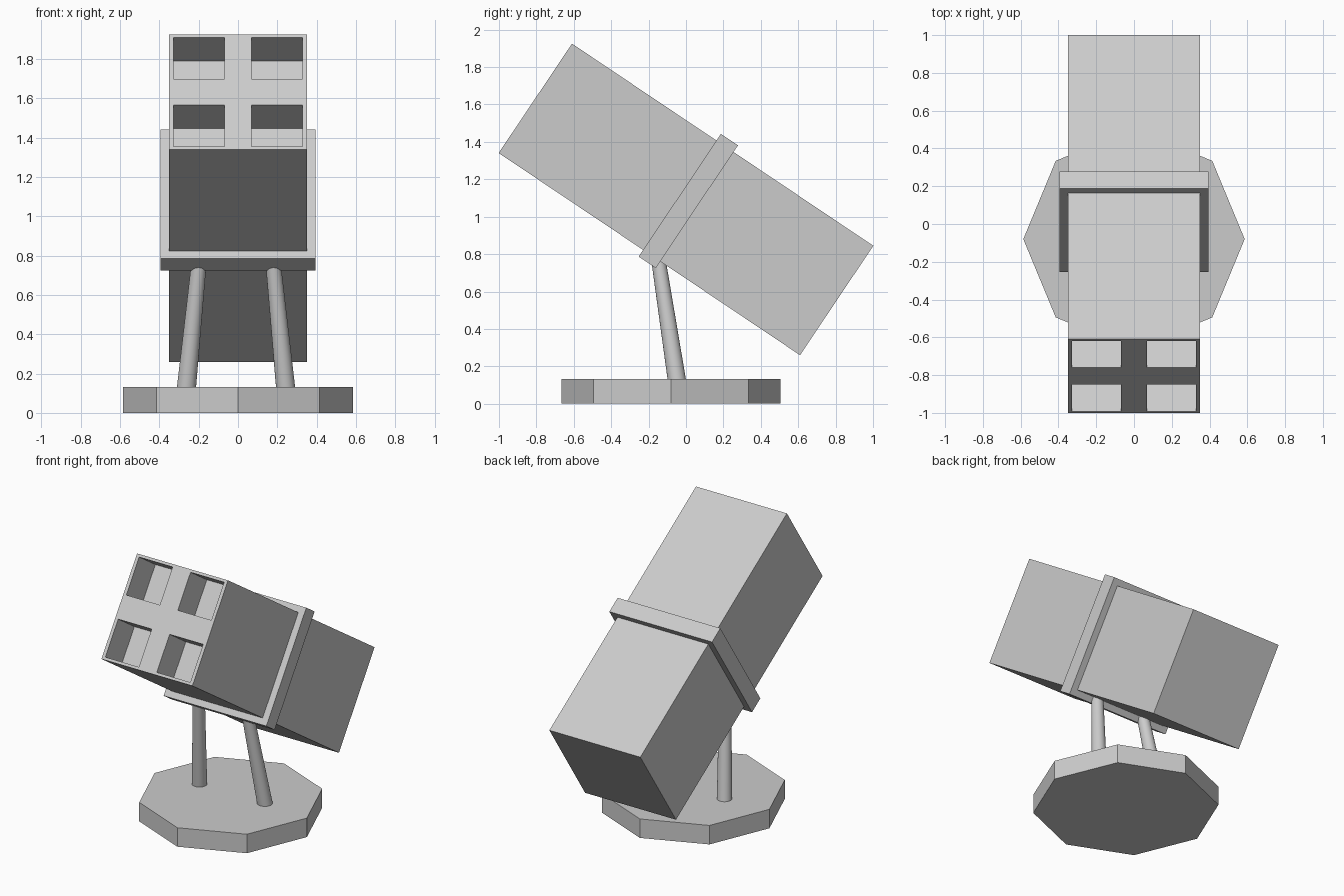
import bpy, bmesh
from math import radians
from mathutils import Matrix, Vector

if "Cube" in bpy.data.objects:
    bpy.data.objects.remove(bpy.data.objects["Cube"])

TILT = Matrix.Translation((0, 0, 1.0925)) @ Matrix.Rotation(radians(-33.85), 4, 'X')


def add_object(name, bm):
    mesh = bpy.data.meshes.new(name)
    bmesh.ops.recalc_face_normals(bm, faces=bm.faces)
    bm.to_mesh(mesh)
    bm.free()
    ob = bpy.data.objects.new(name, mesh)
    bpy.context.collection.objects.link(ob)
    return ob


def add_box(bm, center, size):
    bmesh.ops.create_cube(bm, size=1, matrix=Matrix.Translation(center) @ Matrix.Diagonal((*size, 1)))


def add_leg(name, start, end, r1, r2):
    start, end = Vector(start), Vector(end)
    axis = end - start
    bm = bmesh.new()
    bmesh.ops.create_cone(
        bm, cap_ends=True, segments=24, radius1=r1, radius2=r2, depth=axis.length,
        matrix=Matrix.Translation((start + end) / 2) @ axis.to_track_quat('Z', 'Y').to_matrix().to_4x4())
    ob = add_object(name, bm)
    bpy.context.view_layer.objects.active = ob
    ob.select_set(True)
    bpy.ops.object.shade_smooth_by_angle(angle=radians(40))
    ob.select_set(False)


# Tilted square launcher body
bm = bmesh.new()
add_box(bm, (0, 0, 0), (0.70, 1.94, 0.704))
body = add_object("launcher_body", bm)
body.matrix_world = TILT

# Four square tube recesses in the front end, 0.215 deep
bm = bmesh.new()
for sx in (-1, 1):
    for sz in (-1, 1):
        add_box(bm, (sx * 0.198, -0.97, sz * 0.207), (0.258, 0.43, 0.253))
cutter = add_object("tube_cutter", bm)
cutter.matrix_world = TILT
cutter.hide_render = True
cutter.hide_viewport = True
cut = body.modifiers.new("tubes", 'BOOLEAN')
cut.operation = 'DIFFERENCE'
cut.solver = 'EXACT'
cut.object = cutter

# Collar around the middle
bm = bmesh.new()
add_box(bm, (0, 0.015, 0), (0.79, 0.11, 0.79))
add_object("collar", bm).matrix_world = TILT

# Two slanted, slightly tapered legs
add_leg("left_leg", (-0.265, -0.045, 0.10), (-0.195, -0.152, 0.80), 0.049, 0.038)
add_leg("right_leg", (0.245, -0.045, 0.10), (0.175, -0.152, 0.80), 0.049, 0.038)

# Octagonal base plate
bm = bmesh.new()
bmesh.ops.create_cone(bm, cap_ends=True, segments=8, radius1=0.586, radius2=0.586, depth=0.132,
                      matrix=Matrix.Translation((0, -0.08, 0.066)))
add_object("base_plate", bm)
